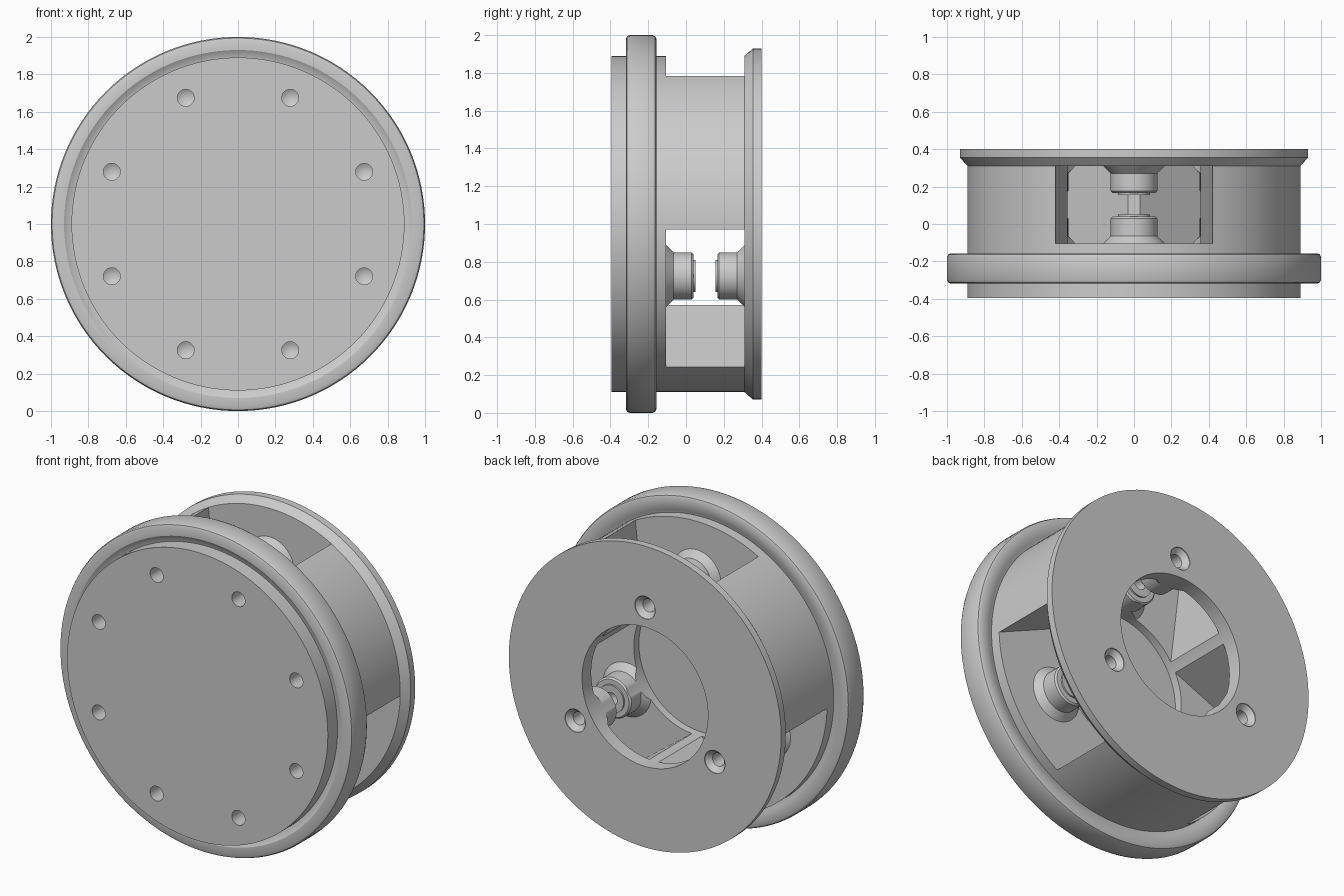
import bpy, bmesh, math
from mathutils import Vector, Matrix

if "Cube" in bpy.data.objects:
    bpy.data.objects.remove(bpy.data.objects["Cube"])

CENTRE = Vector((0, 0, 1))


def finish(name, bm, loc):
    bmesh.ops.remove_doubles(bm, verts=bm.verts, dist=1e-5)
    bmesh.ops.recalc_face_normals(bm, faces=bm.faces)
    mesh = bpy.data.meshes.new(name)
    bm.to_mesh(mesh)
    bm.free()
    ob = bpy.data.objects.new(name, mesh)
    ob.location = loc
    bpy.context.collection.objects.link(ob)
    return ob


def lathe(name, profile, loc=CENTRE, n=128, closed=False):
    """Spin (radius, y) points around the y axis."""
    bm = bmesh.new()
    vs = [bm.verts.new((r, y, 0)) for r, y in profile]
    pairs = list(zip(vs, vs[1:])) + ([(vs[-1], vs[0])] if closed else [])
    edges = [bm.edges.new(p) for p in pairs]
    bmesh.ops.spin(bm, geom=vs + edges, axis=(0, 1, 0), cent=(0, 0, 0),
                   angle=math.tau, steps=n, use_duplicate=False)
    return finish(name, bm, loc)


def prism(name, pts, y0, y1, angle):
    """Extrude an xz outline along y, turned about the main axis."""
    bm = bmesh.new()
    face = bm.faces.new([bm.verts.new((x, y0, z)) for x, z in pts])
    ext = bmesh.ops.extrude_face_region(bm, geom=[face])
    moved = [v for v in ext["geom"] if isinstance(v, bmesh.types.BMVert)]
    bmesh.ops.translate(bm, verts=moved, vec=(0, y1 - y0, 0))
    bm.transform(Matrix.Rotation(angle, 4, 'Y'))
    return finish(name, bm, CENTRE)


def activate(ob):
    bpy.ops.object.select_all(action='DESELECT')
    ob.select_set(True)
    bpy.context.view_layer.objects.active = ob


def cut(ob, cutter):
    cutter.hide_render = True
    mod = ob.modifiers.new("cut", 'BOOLEAN')
    mod.operation = 'DIFFERENCE'
    mod.solver = 'EXACT'
    mod.object = cutter
    activate(ob)
    bpy.ops.object.modifier_apply(modifier=mod.name)
    bpy.data.objects.remove(cutter)


def on_circle(radius, angle):
    return CENTRE + Vector((radius * math.sin(angle), 0, radius * math.cos(angle)))


# Drum body: closed front plate, open core and chamfered back flange
body = lathe("drum_body", [(0, -.395), (.89, -.395), (.89, .31), (.93, .355), (.93, .4),
                           (.43, .4), (.43, -.155), (0, -.155)])
thirds = [i * math.tau / 3 for i in range(3)]

# Three side windows leave three wedge-shaped webs
for a in thirds:
    cut(body, prism("window_cutter", [(-.35, .2), (.35, .2), (.458, 1.1), (-.458, 1.1)],
                    -.105, .311, a))

# Blind holes with drill-point ends in the front plate
for i in range(8):
    cut(body, lathe("front_hole_cutter", [(0, -.45), (.045, -.45), (.045, -.27), (0, -.243)],
                    on_circle(.73, (i + .5) * math.tau / 8), 32))

# Countersunk screw holes in the back flange
for a in thirds:
    cut(body, lathe("back_hole_cutter", [(0, .25), (.04, .25), (.04, .365), (.07, .395),
                                         (.07, .45), (0, .45)], on_circle(.55, a), 32))

# Rounded outer band
band = lathe("outer_band", [(.889, -.3), (.91, -.305), (.93, -.318), (.98, -.318), (.994, -.312),
                            (1, -.298), (1, -.177), (.994, -.163), (.98, -.157), (.93, -.157),
                            (.91, -.165), (.889, -.17)], closed=True)

# Facing screw bosses in each window, trimmed by the central opening
parts = [body, band]
for side, base, sign in (("front", -.105, 1), ("back", .311, -1)):
    for a in thirds:
        prof = [(.04, -.003), (.165, -.003), (.165, 0), (.125, .04), (.125, .135), (.115, .145),
                (.085, .145), (.085, .155), (.04, .155)]
        boss = lathe(side + "_boss", [(r, base + sign * h) for r, h in prof],
                     on_circle(.55, a), 48, True)
        cut(boss, lathe("core_cutter", [(0, -.3), (.43, -.3), (.43, .5), (0, .5)]))
        parts.append(boss)

for ob in parts:
    activate(ob)
    bpy.ops.object.shade_smooth_by_angle(angle=math.radians(28))
